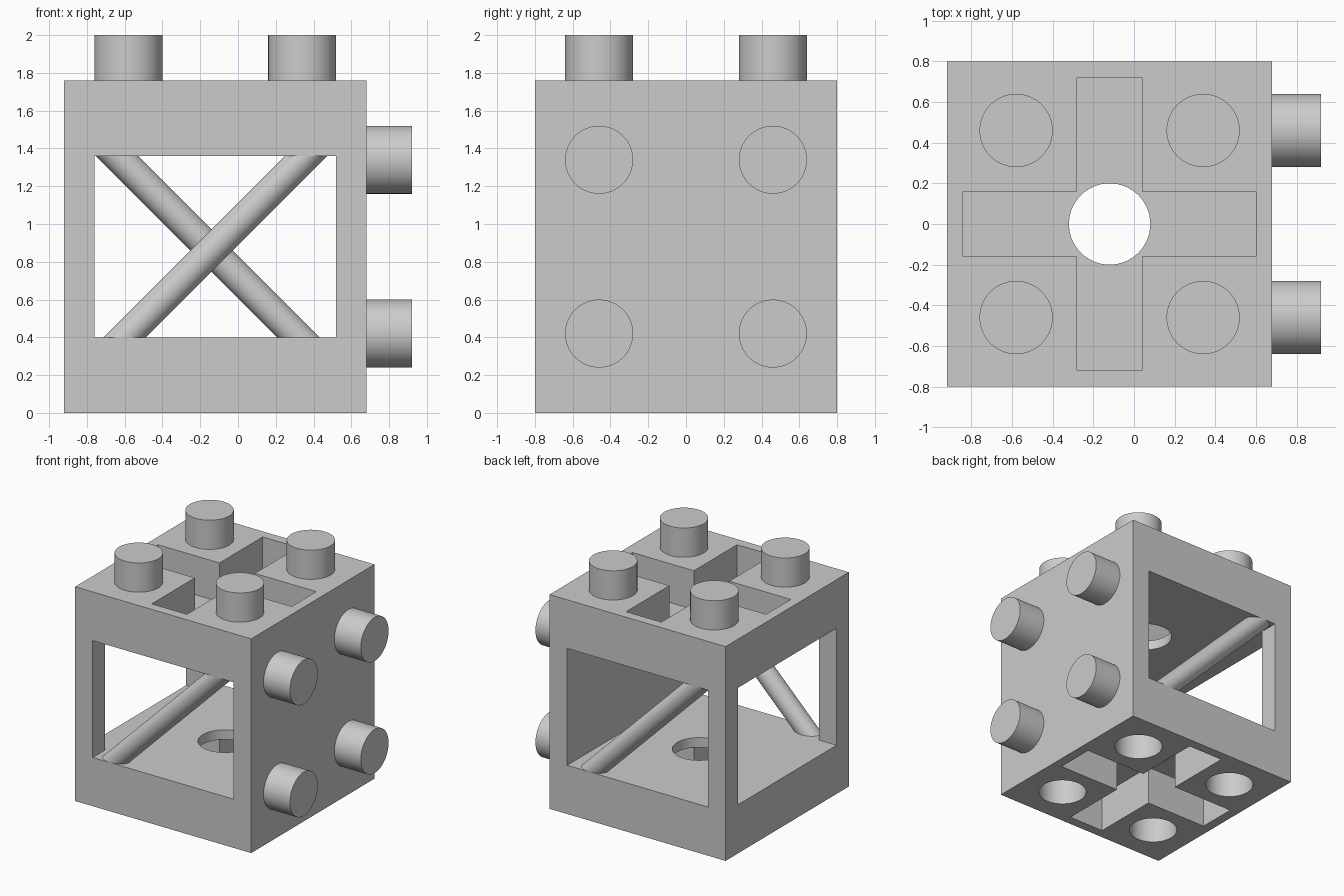
import bpy
import math
from mathutils import Matrix, Vector

cube = bpy.data.objects.get("Cube")
if cube:
    bpy.data.objects.remove(cube, do_unlink=True)

# Main dimensions
CX = -0.12                 # centre of the body in x
HALF, TOP = 0.8, 1.76      # half width and height of the body
WALL, SLAB = 0.16, 0.4     # post thickness, floor and roof thickness
STUD_R, STUD_L, PITCH = 0.18, 0.24, 0.46
LIP = 0.08                 # thin plate left behind each cross pocket
MID = TOP / 2

grey = bpy.data.materials.new("light grey")
grey.use_nodes = True
colour = (0.6, 0.6, 0.6, 1)
grey.diffuse_color = colour
grey.node_tree.nodes["Principled BSDF"].inputs["Base Color"].default_value = colour


def finish(name):
    ob = bpy.context.object
    ob.name = name
    ob.data.materials.append(grey)
    return ob


def box(name, low, high):
    low, high = Vector(low), Vector(high)
    bpy.ops.mesh.primitive_cube_add(size=1)
    ob = finish(name)
    ob.data.transform(Matrix.Translation((low + high) / 2) @ Matrix.Diagonal((*(high - low), 1)))
    return ob


def cylinder(name, centre, radius, depth, axis="Z"):
    bpy.ops.mesh.primitive_cylinder_add(vertices=64, radius=radius, depth=depth)
    ob = finish(name)
    turn = Matrix.Rotation(math.pi / 2, 4, "Y") if axis == "X" else Matrix()
    ob.data.transform(Matrix.Translation(centre) @ turn)
    return ob


def smooth(ob):
    bpy.ops.object.select_all(action="DESELECT")
    ob.select_set(True)
    bpy.context.view_layer.objects.active = ob
    bpy.ops.object.shade_smooth_by_angle(angle=math.radians(30))


def cut(target, cutter):
    cutter.hide_render = True
    mod = target.modifiers.new("cut", "BOOLEAN")
    mod.operation, mod.solver, mod.object = "DIFFERENCE", "EXACT", cutter
    bpy.context.view_layer.objects.active = target
    bpy.ops.object.modifier_apply(modifier=mod.name)
    bpy.data.objects.remove(cutter, do_unlink=True)


corners = [(sx * PITCH, sy * PITCH) for sx in (-1, 1) for sy in (-1, 1)]

# Body with windows at front, back and left-hand end; the stud wall stays solid
body = box("body", (CX - HALF, -HALF, 0), (CX + HALF, HALF, TOP))
inner = HALF - WALL
cut(body, box("window_cutter", (CX - inner, -1, SLAB), (CX + inner, 1, TOP - SLAB)))
cut(body, box("end_window_cutter", (CX - 1, -inner, SLAB), (CX + inner, inner, TOP - SLAB)))

# Cross pockets in roof and underside
arm, reach = 0.16, 0.72
for low, high in ((-0.1, SLAB - LIP), (TOP - SLAB + LIP, TOP + 0.1)):
    for hx, hy in ((arm, reach), (reach, arm)):
        cut(body, box("pocket_cutter", (CX - hx, -hy, low), (CX + hx, hy, high)))

# Round hole through the middle, and stud sockets underneath
cut(body, cylinder("hole_cutter", (CX, 0, MID), 0.2, 3))
for dx, dy in corners:
    cut(body, cylinder("socket_cutter", (CX + dx, dy, 0.08), STUD_R + 0.004, 0.36))
smooth(body)

# Studs on the roof and on the solid wall
for a, b in corners:
    smooth(cylinder("top_stud", (CX + a, b, TOP + STUD_L / 2), STUD_R, STUD_L))
    smooth(cylinder("side_stud", (CX + HALF + STUD_L / 2, b, MID + a), STUD_R, STUD_L, "X"))

# Diagonal braces inside the front and back windows, sheared so the ends lie flush
for name, x, side, lean in (("front_brace", CX, -1, 1), ("back_brace", CX - 0.04, 1, -1)):
    brace = cylinder(name, (0, 0, 0), WALL / 2, TOP - 2 * SLAB)
    shear = Matrix.Diagonal((math.sqrt(2), 1, 1, 1))
    shear[0][2] = lean
    brace.data.transform(Matrix.Translation((x, side * (HALF - WALL / 2), MID)) @ shear)
    smooth(brace)
